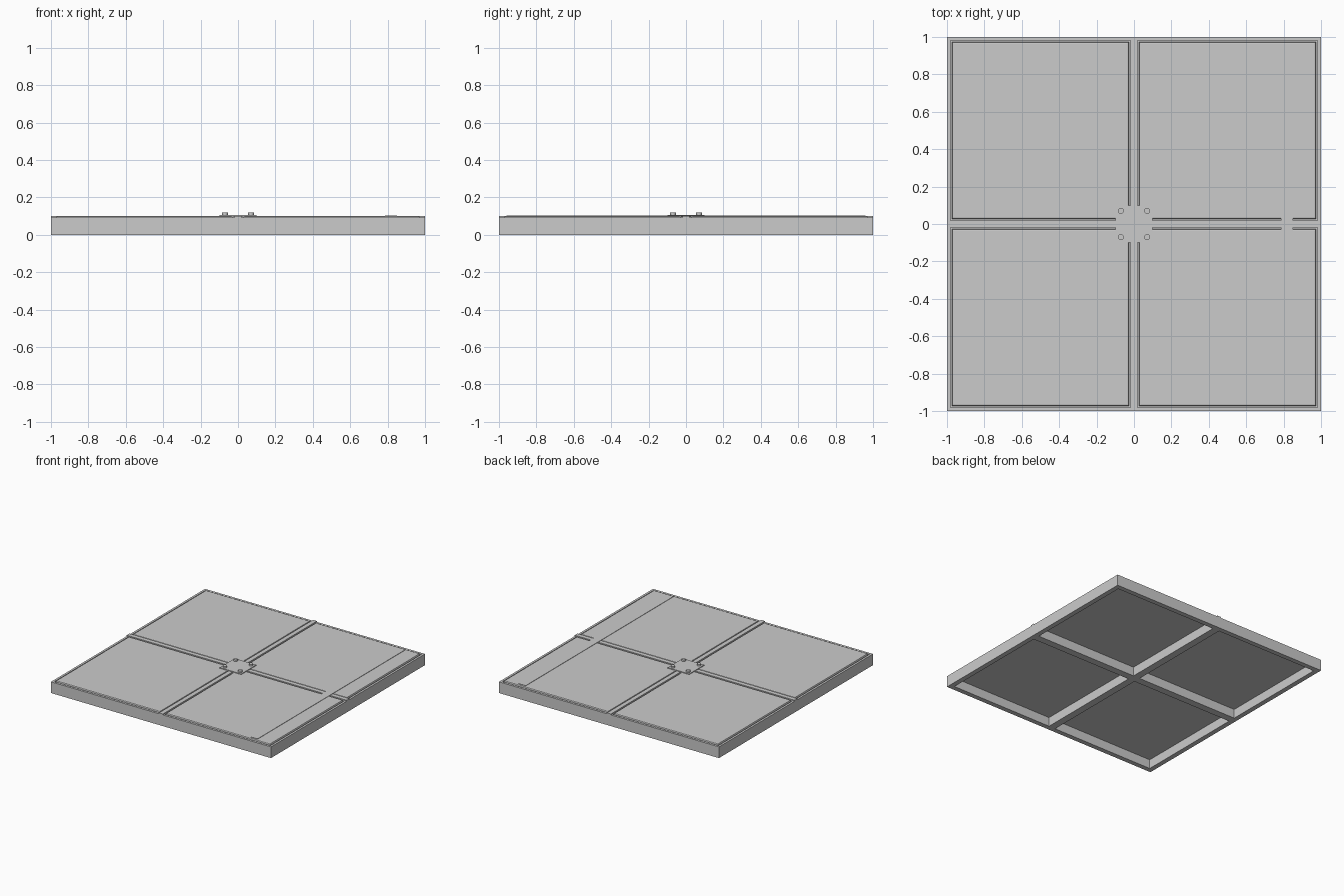
import bpy, bmesh
from math import pi

if "Cube" in bpy.data.objects:
    bpy.data.objects.remove(bpy.data.objects["Cube"])


def box(name, x0, x1, y0, y1, z0, z1, bevel=0):
    bm = bmesh.new()
    bmesh.ops.create_cube(bm, size=1)
    for v in bm.verts:
        v.co = ((x0 + x1) / 2 + v.co.x * (x1 - x0),
                (y0 + y1) / 2 + v.co.y * (y1 - y0),
                (z0 + z1) / 2 + v.co.z * (z1 - z0))
    if bevel:
        top = [e for e in bm.edges if all(v.co.z > z1 - 1e-5 for v in e.verts)]
        bmesh.ops.bevel(bm, geom=top, offset=bevel, segments=2, profile=0.5, affect='EDGES')
    me = bpy.data.meshes.new(name)
    bm.to_mesh(me)
    bm.free()
    ob = bpy.data.objects.new(name, me)
    bpy.context.collection.objects.link(ob)
    return ob


# outer frame: four rails with a low lip standing on top
T = 0.04
for s, n in ((-1, "a"), (1, "b")):
    lo, hi = sorted((s, s * (1 - T)))
    box("frame_rail_x_" + n, -1, 1, lo, hi, 0, 0.08)
    box("frame_rail_y_" + n, lo, hi, -1 + T, 1 - T, 0, 0.08)
    lo, hi = sorted((s, s * 0.982))
    box("frame_lip_x_" + n, -1, 1, lo, hi, 0.08, 0.092)
    box("frame_lip_y_" + n, lo, hi, -0.982, 0.982, 0.08, 0.092)

# cross beams with a cap strip between the panels
box("cross_beam_x", -1 + T, 1 - T, -0.03, 0.03, 0, 0.08)
box("cross_beam_y", -0.03, 0.03, -1 + T, 1 - T, 0, 0.08)
box("cap_strip_x", -1, 1, -0.018, 0.018, 0.08, 0.1)
box("cap_strip_y", -0.018, 0.018, -1, 1, 0.08, 0.1)

# four floor panels with eased edges
for sx in (-1, 1):
    for sy in (-1, 1):
        x = sorted((sx * 0.027, sx * 0.973))
        y = sorted((sy * 0.027, sy * 0.973))
        box("floor_panel", *x, *y, 0.075, 0.1, 0.008)

# raised strip along the right side
box("tread_strip", 0.785, 0.85, -0.96, 0.96, 0.098, 0.103)

# centre plate with four bolts
box("centre_plate", -0.098, 0.098, -0.098, 0.098, 0.095, 0.106)
for sx in (-1, 1):
    for sy in (-1, 1):
        bpy.ops.mesh.primitive_cylinder_add(vertices=12, radius=0.016, depth=0.016,
                                            location=(sx * 0.07, sy * 0.07, 0.112))
        bpy.context.object.name = "plate_bolt"
